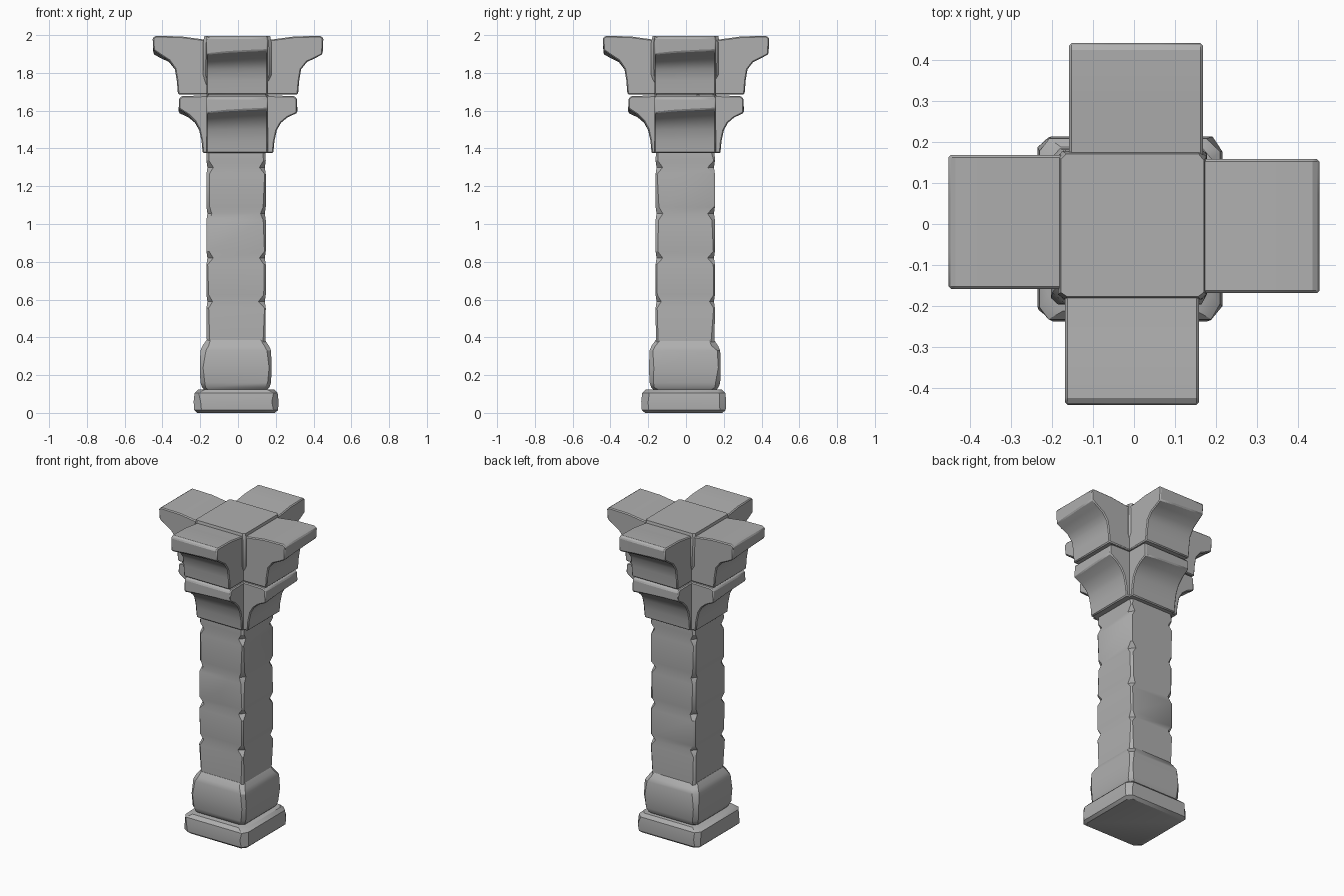
import bpy, bmesh, math, random
from mathutils import Matrix, Vector

random.seed(4)
cube = bpy.data.objects.get("Cube")
if cube:
    bpy.data.objects.remove(cube, do_unlink=True)

stone = bpy.data.materials.new("grey stone")
stone.use_nodes = True
stone.diffuse_color = (0.43, 0.43, 0.43, 1)
stone.node_tree.nodes["Principled BSDF"].inputs["Base Color"].default_value = stone.diffuse_color


def finish(name, bm, bevel=0.0):
    """Turn a bmesh into a shaded stone object."""
    bmesh.ops.recalc_face_normals(bm, faces=bm.faces)
    mesh = bpy.data.meshes.new(name)
    bm.to_mesh(mesh)
    bm.free()
    mesh.materials.append(stone)
    obj = bpy.data.objects.new(name, mesh)
    bpy.context.collection.objects.link(obj)
    bpy.ops.object.select_all(action='DESELECT')
    obj.select_set(True)
    bpy.context.view_layer.objects.active = obj
    bpy.ops.object.shade_smooth_by_angle(angle=math.radians(32))
    if bevel:
        mod = obj.modifiers.new("worn edges", 'BEVEL')
        mod.width = bevel
        mod.segments = 1
        mod.limit_method = 'ANGLE'
        mod.angle_limit = math.radians(40)
    return obj


def loft(bm, loops):
    """Skin a list of equal closed point loops and cap both ends."""
    rows = [[bm.verts.new(p) for p in loop] for loop in loops]
    n = len(rows[0])
    for a, b in zip(rows, rows[1:]):
        for i in range(n):
            j = (i + 1) % n
            bm.faces.new((a[i], a[j], b[j], b[i]))
    bm.faces.new(rows[0])
    bm.faces.new(rows[-1])


def worn_block(name, rings, cx, cy, wear):
    """Square block from (z, half width, corner cut) rings, chipped at random."""
    loops = []
    for z, half, cut in rings:
        loop = []
        for sx, sy in ((1, -1), (1, 1), (-1, 1), (-1, -1)):
            c1 = cut + random.uniform(0, wear)
            c2 = cut + random.uniform(0, wear)
            on_x = Vector((cx + sx * half, cy + sy * (half - c1), z))
            on_y = Vector((cx + sx * (half - c2), cy + sy * half, z))
            loop += [on_x, on_y] if sx == sy else [on_y, on_x]
        loops.append(loop)
    bm = bmesh.new()
    loft(bm, loops)
    return finish(name, bm)


# Base slab and plinth
worn_block("base_slab", [(0, 0.205, 0.02), (0.015, 0.222, 0.02), (0.06, 0.225, 0.02),
                         (0.105, 0.22, 0.02), (0.125, 0.2, 0.02)], -0.01, -0.012, 0.02)
worn_block("plinth", [(0.12, 0.165, 0.02), (0.135, 0.178, 0.015), (0.16, 0.187, 0.015),
                      (0.24, 0.19, 0.012), (0.33, 0.187, 0.015), (0.355, 0.176, 0.02),
                      (0.385, 0.155, 0.02)], -0.012, -0.006, 0.015)

# Shaft of four courses with chipped corners at each joint
rings = [(0.34, 0.155, 0.012)]
for joint in (0.59, 0.82, 1.055, 1.3):
    rings += [(joint - 0.035, 0.157, 0.006), (joint, 0.152, 0.022), (joint + 0.035, 0.157, 0.006)]
rings.append((1.39, 0.155, 0.01))
worn_block("shaft", rings, -0.01, -0.004, 0.012)

# Core of the capital, wider at the top where it shows between the arms
worn_block("capital_core", [(1.375, 0.16, 0.01), (1.76, 0.163, 0.01)], -0.005, -0.004, 0.005)
worn_block("capital_top", [(1.72, 0.16, 0.01), (1.79, 0.181, 0.012), (1.96, 0.181, 0.01),
                           (1.995, 0.174, 0.008)], -0.004, -0.003, 0.008)

# Arm profiles as (distance out, height)
LOWER = [(0.05, 1.375), (0.187, 1.375), (0.193, 1.44), (0.206, 1.5), (0.228, 1.54),
         (0.262, 1.572), (0.314, 1.602), (0.312, 1.665), (0.295, 1.678), (0.05, 1.682)]
UPPER = [(0.05, 1.686), (0.318, 1.686), (0.324, 1.76), (0.334, 1.82), (0.365, 1.862),
         (0.41, 1.888), (0.448, 1.912), (0.452, 1.985), (0.435, 1.996), (0.3, 1.993),
         (0.19, 1.978), (0.05, 1.978)]


def arm(name, profile, turn, reach):
    """Bracket arm: the profile swept across its width, with a slightly skewed lip."""
    spin = Matrix.Rotation(turn, 4, 'Z')
    root = profile[1][0]
    tip = max(r for r, z in profile)
    loops = []
    for side, skew in ((-0.168, -1), (-0.06, -0.2), (0.06, 0.3), (0.158, 0.6)):
        loop = []
        for r, z in profile:
            out = max(0, (r - root) / (tip - root))
            inner = z < profile[-1][1] - 0.02
            lift = 0.014 * skew * out if inner else 0
            loop.append(spin @ Vector((r * reach, side, z + lift)))
        loops.append(loop)
    bm = bmesh.new()
    loft(bm, loops)
    return finish(name, bm, 0.006)


# Four arms on each of the two tiers
for i, facing in enumerate(("left", "back", "right", "front")):
    reach = 0.975 if facing in ("front", "back") else 1.0
    turn = i * math.pi / 2
    arm("lower_arm_" + facing, LOWER, turn, reach)
    arm("upper_arm_" + facing, UPPER, turn, reach)
